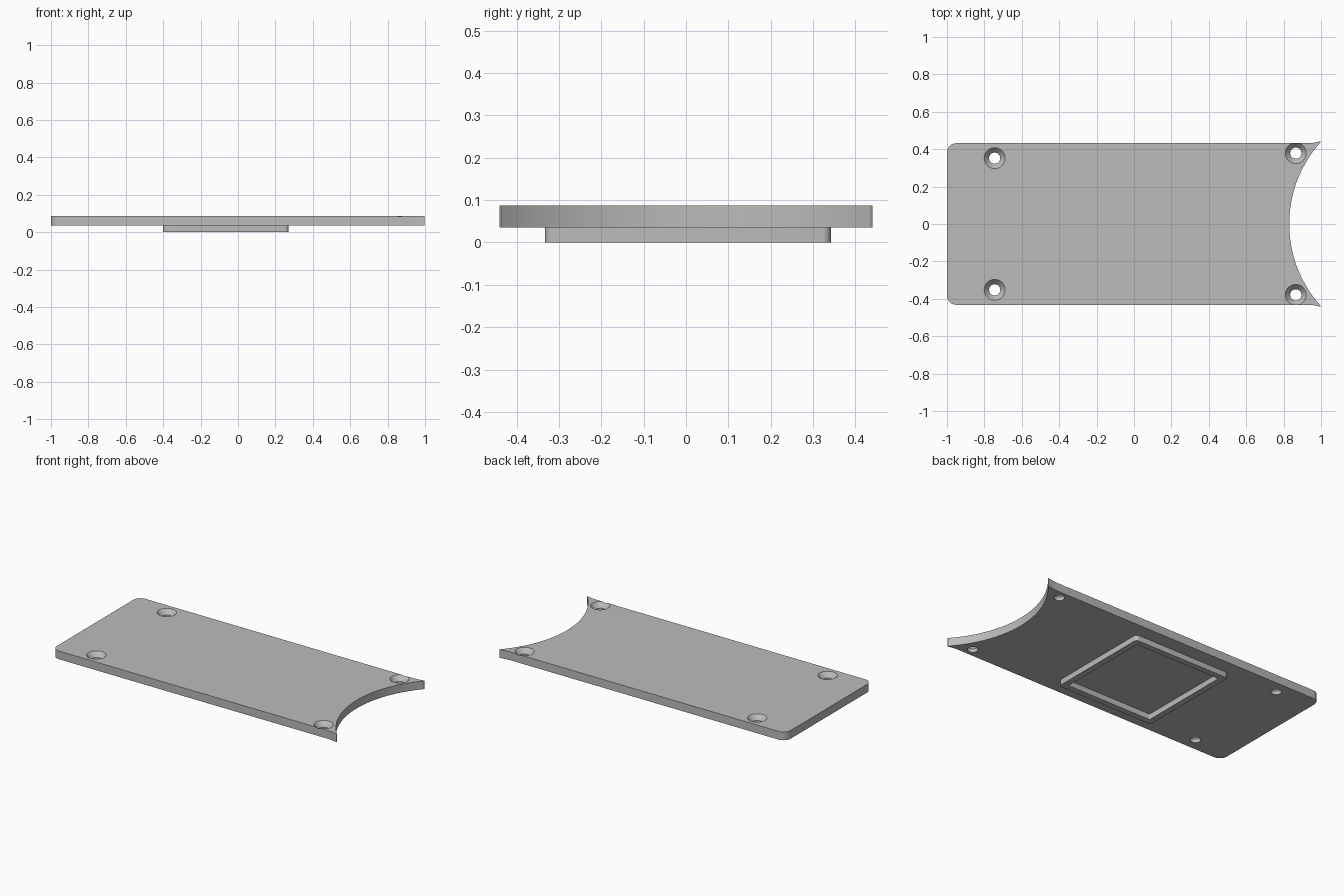
import bpy, bmesh
from math import sin, cos, pi, asin, radians

if "Cube" in bpy.data.objects:
    bpy.data.objects.remove(bpy.data.objects["Cube"], do_unlink=True)

PLATE_BOTTOM, PLATE_TOP = 0.035, 0.087
HALF_WIDTH, TIP_WIDTH = 0.432, 0.44

grey = bpy.data.materials.new("plain grey")
grey.use_nodes = True
grey.diffuse_color = (0.5, 0.5, 0.5, 1)
grey.node_tree.nodes["Principled BSDF"].inputs["Base Color"].default_value = (0.5, 0.5, 0.5, 1)


def make_object(name, bm):
    bmesh.ops.recalc_face_normals(bm, faces=bm.faces)
    mesh = bpy.data.meshes.new(name)
    bm.to_mesh(mesh)
    bm.free()
    mesh.materials.append(grey)
    obj = bpy.data.objects.new(name, mesh)
    bpy.context.collection.objects.link(obj)
    return obj


def select_only(obj):
    bpy.ops.object.select_all(action='DESELECT')
    obj.select_set(True)
    bpy.context.view_layer.objects.active = obj


def arc(cx, cy, r, start, end, steps):
    angles = [start + (end - start) * i / steps for i in range(steps + 1)]
    return [(cx + r * cos(a), cy + r * sin(a)) for a in angles]


def rounded_rect(x0, x1, y0, y1, r):
    pts = []
    corners = [(x1 - r, y1 - r), (x0 + r, y1 - r), (x0 + r, y0 + r), (x1 - r, y0 + r)]
    for i, (cx, cy) in enumerate(corners):
        pts += arc(cx, cy, r, i * pi / 2, (i + 1) * pi / 2, 6)
    return pts


def bridge(bm, a, b):
    for i in range(len(a)):
        j = (i + 1) % len(a)
        bm.faces.new((a[i], a[j], b[j], b[i]))


def ring(bm, pts, z):
    return [bm.verts.new((x, y, z)) for x, y in pts]


# Plate outline: rounded end, flared tips and a concave end
tip = [(0.93, HALF_WIDTH), (0.955, 0.4335), (0.975, 0.437), (0.988, TIP_WIDTH), (0.997, TIP_WIDTH)]
corner = 0.05
outline = arc(-1 + corner, -HALF_WIDTH + corner, corner, pi, 1.5 * pi, 8)
outline += [(x, -y) for x, y in tip]
bow_x, bow_r = 1.484, 0.654
spread = asin(0.437 / bow_r)
outline += arc(bow_x, 0, bow_r, pi + spread, pi - spread, 48)
outline += tip[::-1]
outline += arc(-1 + corner, HALF_WIDTH - corner, corner, pi / 2, pi, 8)

bm = bmesh.new()
low, high = ring(bm, outline, PLATE_BOTTOM), ring(bm, outline, PLATE_TOP)
bridge(bm, low, high)
bm.faces.new(low)
bm.faces.new(high)
plate = make_object("cover_plate", bm)

# Countersunk screw holes
bm = bmesh.new()
profile = [(0.03, 0.0), (0.03, 0.057), (0.056, PLATE_TOP), (0.056, 0.12)]
for hx, hy in [(-0.745, 0.352), (0.865, 0.379)]:
    for side in (-1, 1):
        loops = [ring(bm, arc(hx, side * hy, r, 0, 2 * pi, 32)[:-1], z) for r, z in profile]
        for a, b in zip(loops, loops[1:]):
            bridge(bm, a, b)
        bm.faces.new(loops[0])
        bm.faces.new(loops[-1])
cutter = make_object("screw_hole_cutter", bm)
cutter.hide_render = True

cut = plate.modifiers.new("screw holes", 'BOOLEAN')
cut.operation = 'DIFFERENCE'
cut.solver = 'EXACT'
cut.object = cutter
select_only(plate)
bpy.ops.object.modifier_apply(modifier=cut.name)
bpy.data.objects.remove(cutter, do_unlink=True)

# Raised locating frame on the underside
x0, x1, y0, y1, wall = -0.4, 0.27, -0.333, 0.342, 0.038
outer = rounded_rect(x0, x1, y0, y1, 0.02)
inner = rounded_rect(x0 + wall, x1 - wall, y0 + wall, y1 - wall, 0.006)
bm = bmesh.new()
loops = [ring(bm, outer, 0), ring(bm, outer, PLATE_BOTTOM + 0.003),
         ring(bm, inner, PLATE_BOTTOM + 0.003), ring(bm, inner, 0)]
for i in range(4):
    bridge(bm, loops[i], loops[(i + 1) % 4])
frame = make_object("underside_frame", bm)

for obj in (plate, frame):
    select_only(obj)
    bpy.ops.object.shade_smooth_by_angle(angle=radians(30))
